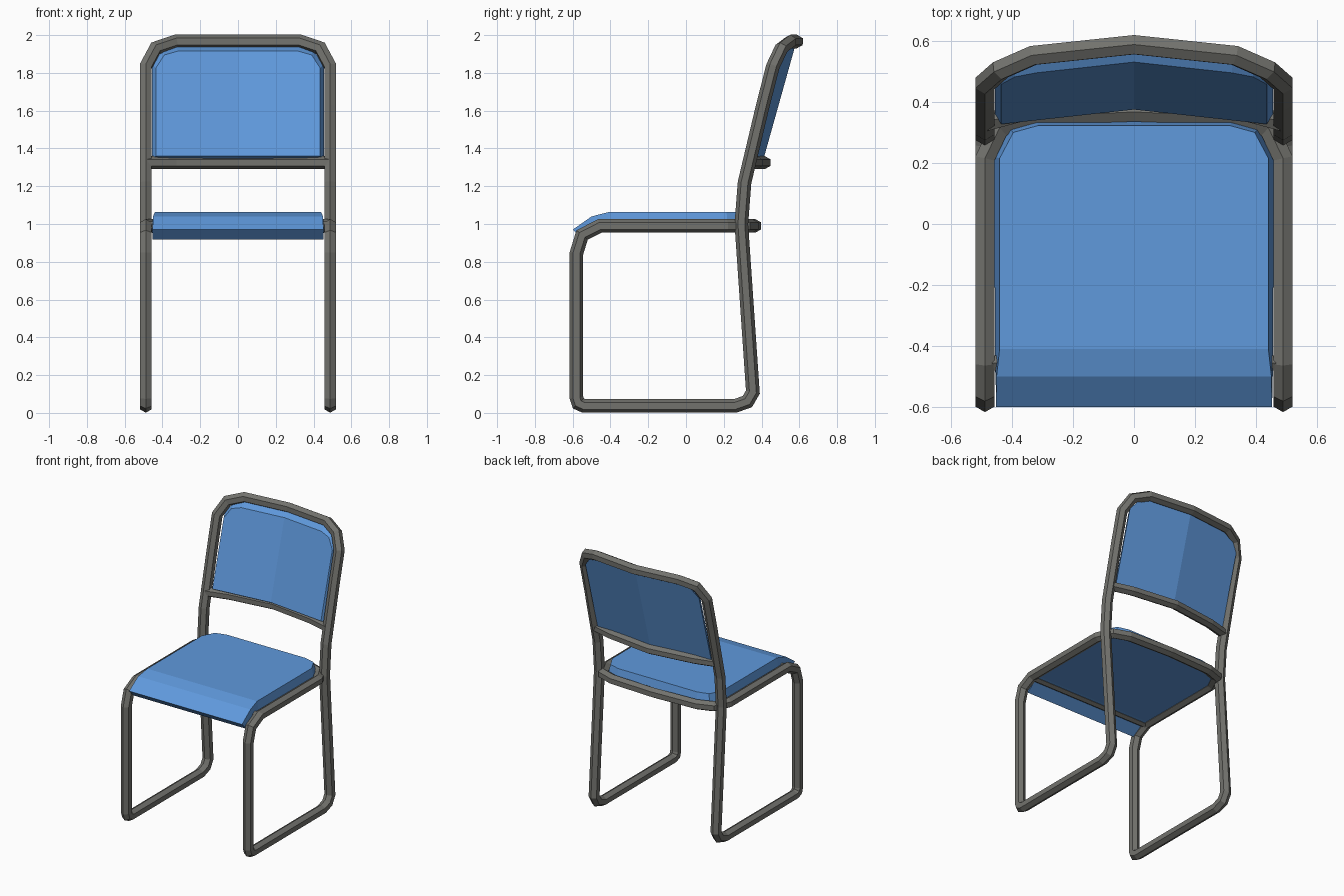
import bpy, bmesh, math
from mathutils import Vector

if "Cube" in bpy.data.objects:
    bpy.data.objects.remove(bpy.data.objects["Cube"])


def material(name, rgb):
    m = bpy.data.materials.new(name)
    m.diffuse_color = (*rgb, 1)
    m.use_nodes = True
    m.node_tree.nodes["Principled BSDF"].inputs["Base Color"].default_value = m.diffuse_color
    return m


metal = material("warm grey metal", (0.17, 0.17, 0.155))
blue = material("blue upholstery", (0.115, 0.32, 0.72))


def finish(bm, name, mat):
    bmesh.ops.recalc_face_normals(bm, faces=bm.faces)
    me = bpy.data.meshes.new(name)
    bm.to_mesh(me)
    bm.free()
    me.materials.append(mat)
    ob = bpy.data.objects.new(name, me)
    bpy.context.collection.objects.link(ob)
    return ob


def loft(bm, rings, caps):
    """Skin a list of equal rings, with optional start and end caps."""
    vs = [[bm.verts.new(p) for p in r] for r in rings]
    n = len(vs[0])
    for a, b in zip(vs, vs[1:]):
        for i in range(n):
            j = (i + 1) % n
            bm.faces.new((a[i], a[j], b[j], b[i]))
    if caps[0]:
        bm.faces.new(vs[0])
    if caps[1]:
        bm.faces.new(vs[-1])


def tube(name, path, r, cap_end=True):
    """Mitred six-sided tube from the x = 0 plane, mirrored across it."""
    pts = [Vector(p) for p in path]
    dirs = [(b - a).normalized() for a, b in zip(pts, pts[1:])]
    X = Vector((1, 0, 0))
    ring = [pts[0] + Vector((0, r * math.sin(k * math.pi / 3), r * math.cos(k * math.pi / 3)))
            for k in range(6)]
    rings = [ring]
    for i, d in enumerate(dirs):
        normal = d + dirs[i + 1] if i + 1 < len(dirs) else X
        # slide the ring along the segment onto the mitre plane
        ring = [v + d * ((pts[i + 1] - v).dot(normal) / d.dot(normal)) for v in ring]
        rings.append(ring)
    bm = bmesh.new()
    loft(bm, rings, (False, cap_end))
    ob = finish(bm, name, metal)
    mod = ob.modifiers.new("mirror", 'MIRROR')
    mod.use_clip = True
    return ob


# One continuous tube: seat rear, seat rail, front leg, runner, back leg, backrest arch
S = 0.488
side = [(0.215, 0.99), (-0.455, 0.99), (-0.55, 0.942), (-0.58, 0.845),
        (-0.58, 0.08), (-0.57, 0.05), (-0.54, 0.037), (0.26, 0.037), (0.325, 0.06),
        (0.354, 0.11), (0.293, 1.0), (0.31, 1.22), (0.405, 1.62), (0.46, 1.835)]
frame = [(0, 0.367, 0.99), (0.335, 0.352, 0.99), (0.44, 0.315, 0.99)]
frame += [(S, y, z) for y, z in side]
frame += [(0.437, 0.505, 1.93), (0.33, 0.552, 1.966), (0, 0.587, 1.966)]
tube("tube_frame", frame, 0.036, cap_end=False)

# Cross bars
tube("backrest_lower_bar", [(0, 0.418, 1.325), (0.33, 0.375, 1.325), (0.48, 0.335, 1.325)], 0.034)
tube("seat_front_bar", [(0, -0.455, 0.985), (0.48, -0.455, 0.985)], 0.028)

# Seat cushion: sections front to back (y top, z top, half width top, y low, z low, half width low)
sections = [(-0.60, 0.97, 0.452, -0.545, 0.917, 0.452), (-0.50, 1.04, 0.45, -0.47, 0.97, 0.455),
            (-0.41, 1.063, 0.44, -0.41, 0.975, 0.455), (0.215, 1.063, 0.44, 0.22, 0.975, 0.458),
            (0.30, 1.063, 0.395, 0.315, 0.975, 0.41), (0.322, 1.063, 0.315, 0.34, 0.975, 0.32)]
bm = bmesh.new()
loft(bm, [[(-w, y, z), (w, y, z), (v, b, c), (-v, b, c)] for y, z, w, b, c, v in sections],
     (True, True))
finish(bm, "seat_cushion", blue)

# Backrest panel: sections across x (x front, x back, top z), bowed and leaning back
half = [(0.435, 0.455, 1.835), (0.39, 0.40, 1.905), (0.32, 0.325, 1.925)]
across = [(-a, -b, z) for a, b, z in half] + [(0, 0, 1.925)] + half[::-1]


def lean(x, z, depth=0):
    return (x, 0.372 - 0.11 * abs(x) + 0.28 * (z - 1.35) + depth, z)


bm = bmesh.new()
loft(bm, [[lean(a, 1.36), lean(a, t - 0.01), lean(b, t + 0.012, 0.04), lean(b, 1.34, 0.04)]
          for a, b, t in across], (True, True))
finish(bm, "backrest_panel", blue)
